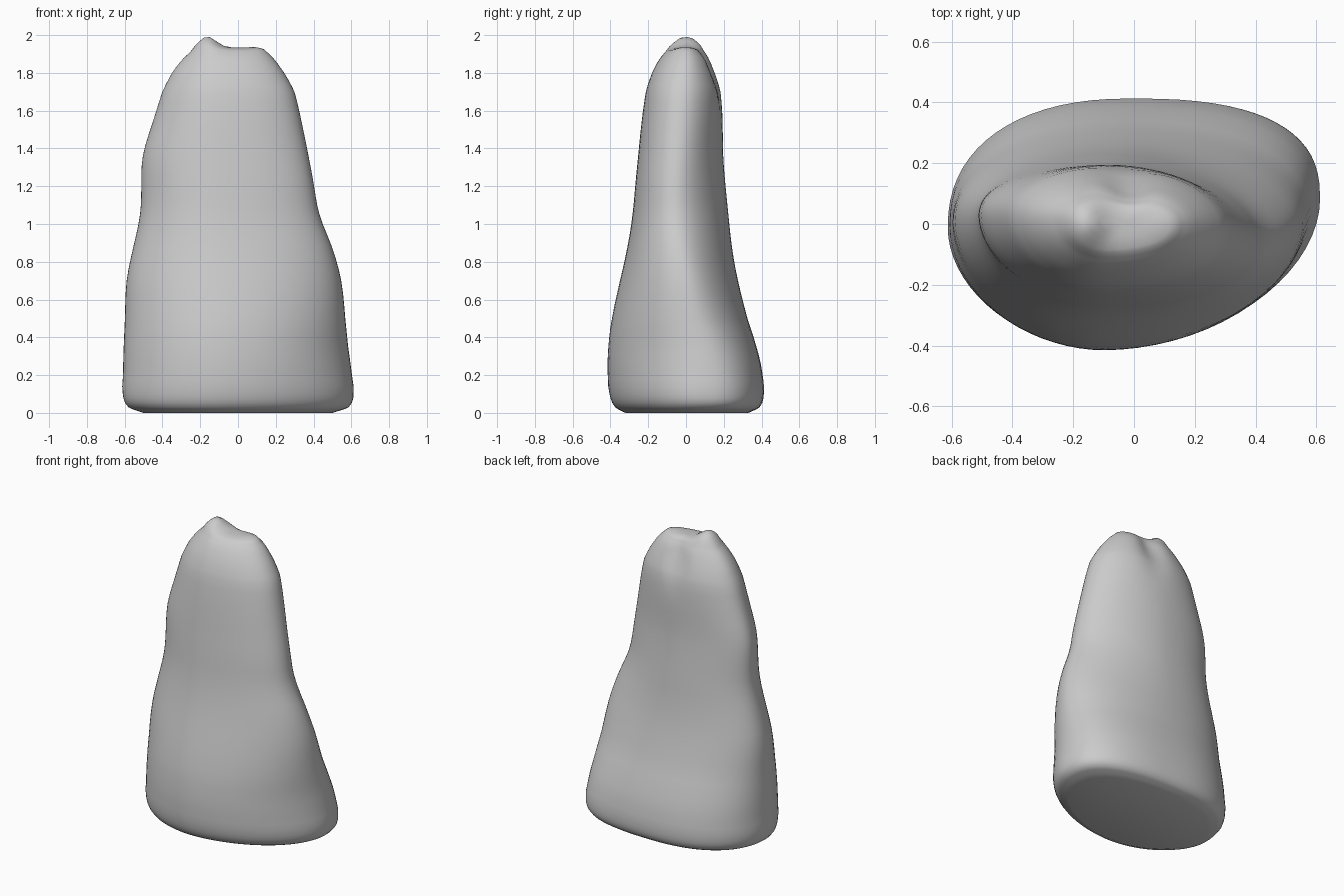
import bpy, bmesh, math

if "Cube" in bpy.data.objects:
    bpy.data.objects.remove(bpy.data.objects["Cube"])

# Section table: z, left x, right x, front y, back y, right-end y, back-right roundness
ROWS = [
    (0.00, -0.50, 0.50, -0.32, 0.33, 0.06, 2.5),
    (0.03, -0.58, 0.585, -0.375, 0.39, 0.08, 2.6),
    (0.10, -0.61, 0.612, -0.405, 0.412, 0.08, 2.6),
    (0.22, -0.61, 0.603, -0.417, 0.405, 0.08, 2.5),
    (0.35, -0.607, 0.585, -0.413, 0.375, 0.07, 2.3),
    (0.50, -0.60, 0.57, -0.395, 0.327, 0.03, 2.1),
    (0.70, -0.593, 0.55, -0.35, 0.275, 0.0, 1.9),
    (0.88, -0.555, 0.50, -0.31, 0.243, -0.03, 1.8),
    (1.05, -0.518, 0.43, -0.283, 0.225, -0.05, 1.8),
    (1.20, -0.513, 0.405, -0.27, 0.21, -0.05, 1.8),
    (1.36, -0.508, 0.375, -0.254, 0.197, -0.04, 1.8),
    (1.53, -0.455, 0.34, -0.237, 0.195, -0.03, 1.9),
    (1.70, -0.40, 0.30, -0.213, 0.188, -0.02, 2.0),
    (1.80, -0.35, 0.245, -0.18, 0.158, -0.01, 2.0),
    (1.88, -0.285, 0.185, -0.135, 0.122, 0.0, 2.0),
    (1.92, -0.23, 0.14, -0.095, 0.085, 0.0, 2.0),
]
N = 72


def spline(a, b, c, d, t):
    """Smooth value between b and c (a, b, c, d are (z, value) pairs)."""
    h = c[0] - b[0]
    m0 = (c[1] - a[1]) / (c[0] - a[0]) * h
    m1 = (d[1] - b[1]) / (d[0] - b[0]) * h
    return ((2*t**3 - 3*t*t + 1) * b[1] + (t**3 - 2*t*t + t) * m0
            + (3*t*t - 2*t**3) * c[1] + (t**3 - t*t) * m1)


def refined(rows, steps=3):
    out = []
    for i in range(len(rows) - 1):
        q = [rows[min(max(j, 0), len(rows) - 1)] for j in (i-1, i, i+1, i+2)]
        for s in range(steps):
            t = s / steps
            z = q[1][0] + t * (q[2][0] - q[1][0])
            out.append([z] + [spline(*[(r[0], r[k]) for r in q], t) for k in range(1, 7)])
    return out + [list(rows[-1])]


def section(row):
    """Skewed, rounded outline with a different roundness per quadrant."""
    z, xl, xr, yf, yb, yr, nbr = row
    k = min(z / 1.2, 1)
    top = max(0, (z - 1.5) / 0.42)
    yl = (-0.02 + 0.05 * k) * (1 - 0.5 * top)
    pts = []
    for i in range(N):
        a = 2 * math.pi * i / N
        c, s = math.cos(a), math.sin(a)
        n = (nbr if s >= 0 else 1.85 + 0.35 * k) if c >= 0 else (2.3 - 0.2 * k if s >= 0 else 1.9)
        u = math.copysign(abs(c) ** (2 / n), c)
        v = math.copysign(abs(s) ** (2 / n), s)
        # the widest points drift to the left with height
        mid = (0.0 - 0.08 * k) if s >= 0 else -0.1
        mid += (-0.09 * (1 - abs(s)) + 0.0) * 0
        side = yr if c >= 0 else yl
        x = mid + u * ((xr - mid) if u >= 0 else (mid - xl))
        y = side + v * ((yb - side) if v >= 0 else (side - yf))
        # shallow groove high on the back, between the two tips
        if y > 0:
            y -= 0.04 * math.exp(-((x + 0.02) / 0.07)**2 - ((z - 1.82) / 0.14)**2) * min(1, y / 0.1)
        pts.append((x, y, z))
    return pts


def bump(x, y):
    """Taller left tip and lower right tip."""
    return (0.062 * math.exp(-((x + 0.165) / 0.065)**2 - (y / 0.09)**2)
            + 0.008 * math.exp(-((x - 0.1) / 0.05)**2 - (y / 0.06)**2))


# Side walls, then shrinking rings for the crown
rings = [section(r) for r in refined(ROWS)]
last, cx = rings[-1], -0.04
for f in (0.88, 0.74, 0.58, 0.4, 0.2):
    rings.append([(cx + (x - cx) * f, y * f, 1.92 + 0.014 * (1 - f**3)) for x, y, _ in last])
rings = [[(x, y, z + bump(x, y) * min(1, max(0, (z - 1.86) / 0.065))) for x, y, z in r] for r in rings]

bm = bmesh.new()
loops = [[bm.verts.new(p) for p in r] for r in rings]
for a, b in zip(loops, loops[1:]):
    for i in range(N):
        j = (i + 1) % N
        bm.faces.new((a[i], a[j], b[j], b[i]))
bm.faces.new(list(reversed(loops[0])))
bm.faces.new(loops[-1])
bmesh.ops.recalc_face_normals(bm, faces=bm.faces)

# Soften the joins between quadrants, leaving the base plane alone
soft = [v for v in bm.verts if 0.15 < v.co.z < 1.85]
for _ in range(4):
    bmesh.ops.smooth_vert(bm, verts=soft, factor=0.4, use_axis_x=True, use_axis_y=True, use_axis_z=False)

mesh = bpy.data.meshes.new("standing_stone")
bm.to_mesh(mesh)
bm.free()
stone = bpy.data.objects.new("standing_stone", mesh)
bpy.context.collection.objects.link(stone)
bpy.context.view_layer.objects.active = stone
stone.select_set(True)
bpy.ops.object.shade_smooth_by_angle(angle=math.radians(50))
